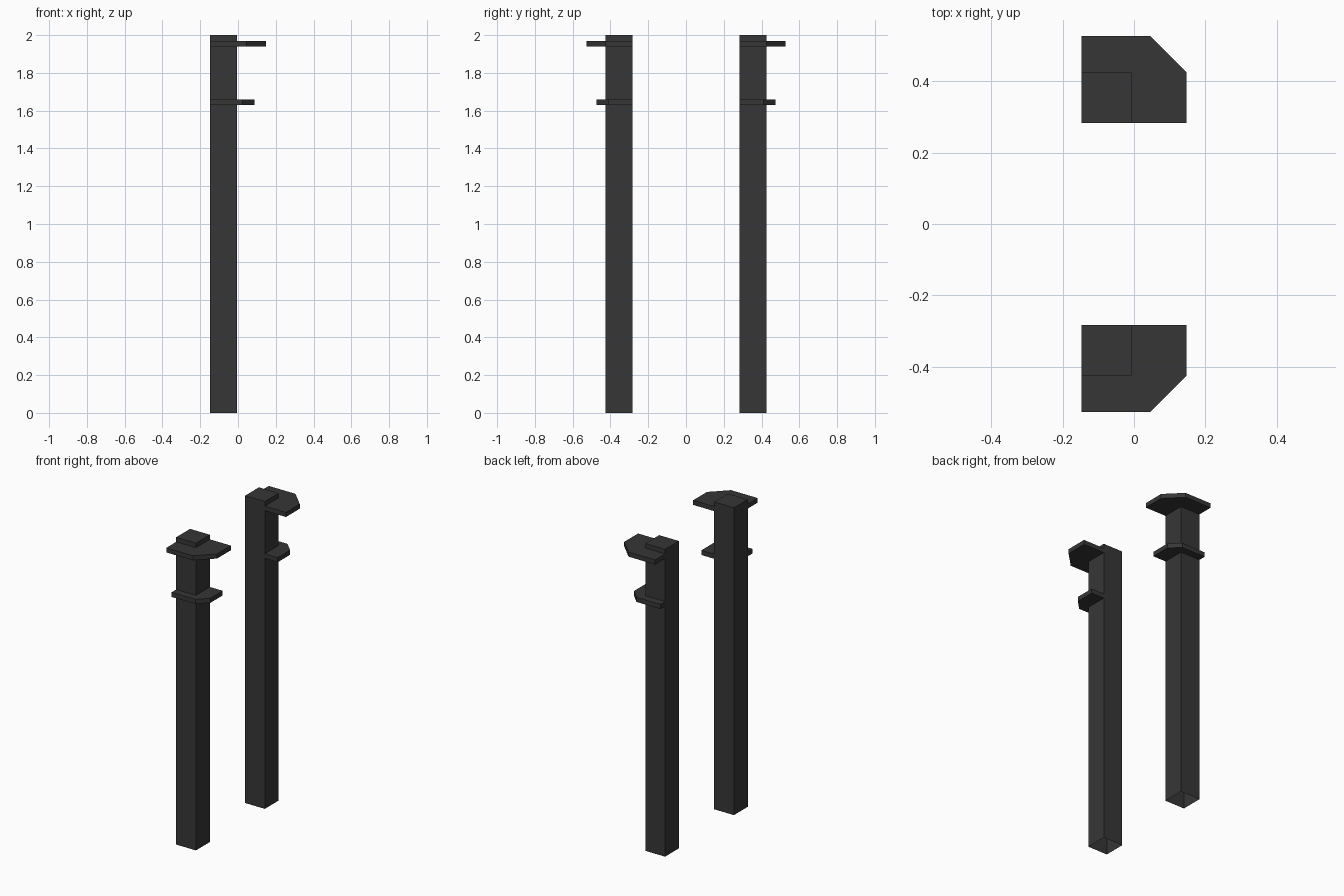
import bpy, bmesh

if "Cube" in bpy.data.objects:
    bpy.data.objects.remove(bpy.data.objects["Cube"])

X0, X1 = -0.147, -0.005      # post sides in x
Y0, Y1 = 0.283, 0.425        # post sides in y (mirrored for the other post)

mat = bpy.data.materials.new("dark_grey")
mat.diffuse_color = (0.037, 0.037, 0.037, 1)
mat.use_nodes = True
mat.node_tree.nodes["Principled BSDF"].inputs["Base Color"].default_value = mat.diffuse_color


def prism(name, outline, z0, z1, side, open_bottom=False):
    """Extrude an outline upwards; side = -1 mirrors it across y = 0."""
    bm = bmesh.new()
    base = bm.faces.new([bm.verts.new((x, y * side, z0)) for x, y in outline])
    ext = bmesh.ops.extrude_face_region(bm, geom=[base], use_keep_orig=True)
    top = [v for v in ext["geom"] if isinstance(v, bmesh.types.BMVert)]
    bmesh.ops.translate(bm, verts=top, vec=(0, 0, z1 - z0))
    bmesh.ops.recalc_face_normals(bm, faces=bm.faces)
    if open_bottom:
        bottom = [f for f in bm.faces if f.calc_center_median().z < z0 + 1e-5]
        bmesh.ops.delete(bm, geom=bottom, context='FACES_ONLY')
    mesh = bpy.data.meshes.new(name)
    bm.to_mesh(mesh)
    bm.free()
    mesh.materials.append(mat)
    bpy.context.collection.objects.link(bpy.data.objects.new(name, mesh))


def collar(x, y, cut):
    """L-shaped ledge hugging two post faces, with a clipped outer corner."""
    return [(X0, Y1), (X0, y), (x - cut, y), (x, y - cut),
            (x, Y0), (X1, Y0), (X1, Y1)]


for side, label in ((-1, "front"), (1, "back")):
    # Square post, hollow underneath
    prism(label + "_post", [(X0, Y0), (X1, Y0), (X1, Y1), (X0, Y1)],
          0, 2, side, open_bottom=True)
    # Wide upper ledge and smaller lower ledge
    prism(label + "_upper_ledge", collar(0.147, 0.527, 0.102), 1.94, 1.97, side)
    prism(label + "_lower_ledge", collar(0.088, 0.473, 0.063), 1.63, 1.66, side)
